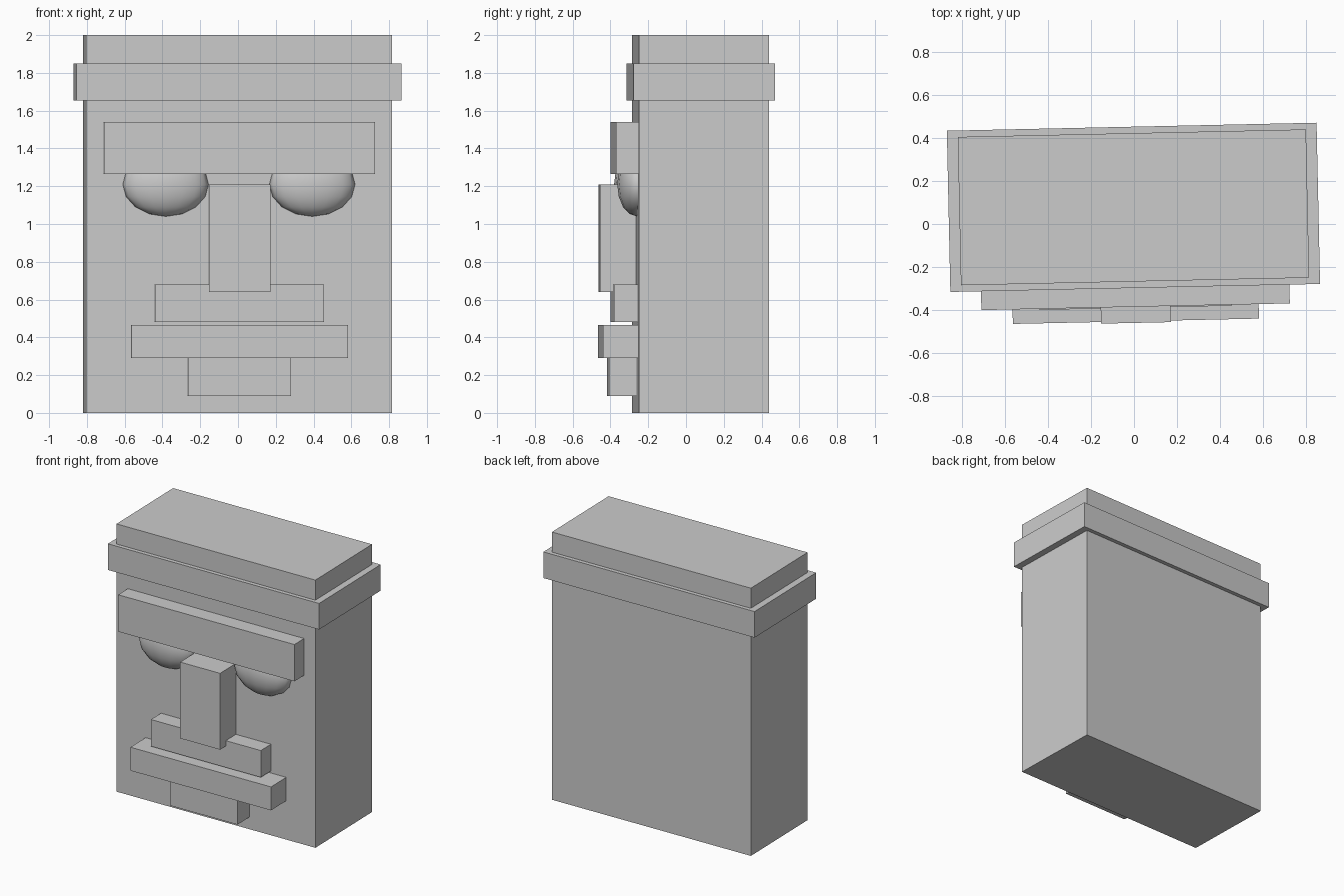
import bpy
import math
from mathutils import Matrix

cube = bpy.data.objects.get("Cube")
if cube:
    bpy.data.objects.remove(cube, do_unlink=True)

# One stone colour for the whole head
stone = bpy.data.materials.new("grey_stone")
stone.use_nodes = True
GREY = (0.6, 0.6, 0.6, 1)
stone.diffuse_color = GREY
stone.node_tree.nodes["Principled BSDF"].inputs["Base Color"].default_value = GREY

# The whole head is turned slightly about its own axis
TURN = Matrix.Translation((-0.0025, 0.0775, 0)) @ Matrix.Rotation(math.radians(1.24), 4, "Z")
FACE = -0.345   # front plane of the head
EMBED = 0.08    # how far the features sink into the head


def place(name, location, scale):
    obj = bpy.context.object
    obj.name = name
    obj.data.name = name
    obj.matrix_world = TURN @ Matrix.Translation(location) @ Matrix.Diagonal((*scale, 1))
    obj.data.materials.append(stone)
    return obj


def block(name, width, front, back, bottom, top):
    bpy.ops.mesh.primitive_cube_add(size=1)
    return place(name, (0, (front + back) / 2, (bottom + top) / 2),
                 (width, back - front, top - bottom))


# Head and headband
block("head", 1.62, FACE, -FACE, 0, 2)
block("headband", 1.72, -0.375, 0.375, 1.655, 1.85)

# Face features: width, front plane, bottom, top
features = {
    "brow": (1.435, -0.4625, 1.265, 1.54),
    "nose": (0.325, -0.5375, 0.64, 1.21),
    "upper_lip": (0.895, -0.4675, 0.48, 0.68),
    "lower_lip": (1.145, -0.53, 0.29, 0.465),
    "chin": (0.545, -0.49, 0.09, 0.29),
}
for name, (width, front, bottom, top) in features.items():
    block(name, width, front, FACE + EMBED, bottom, top)

# Bulging eyes tucked under the brow
for side, sign in (("left", 1), ("right", -1)):
    bpy.ops.mesh.primitive_uv_sphere_add(segments=16, ring_count=8, radius=1)
    bpy.ops.object.shade_smooth()
    place(side + "_eye", (sign * 0.388, FACE, 1.21), (0.227, 0.105, 0.17))
